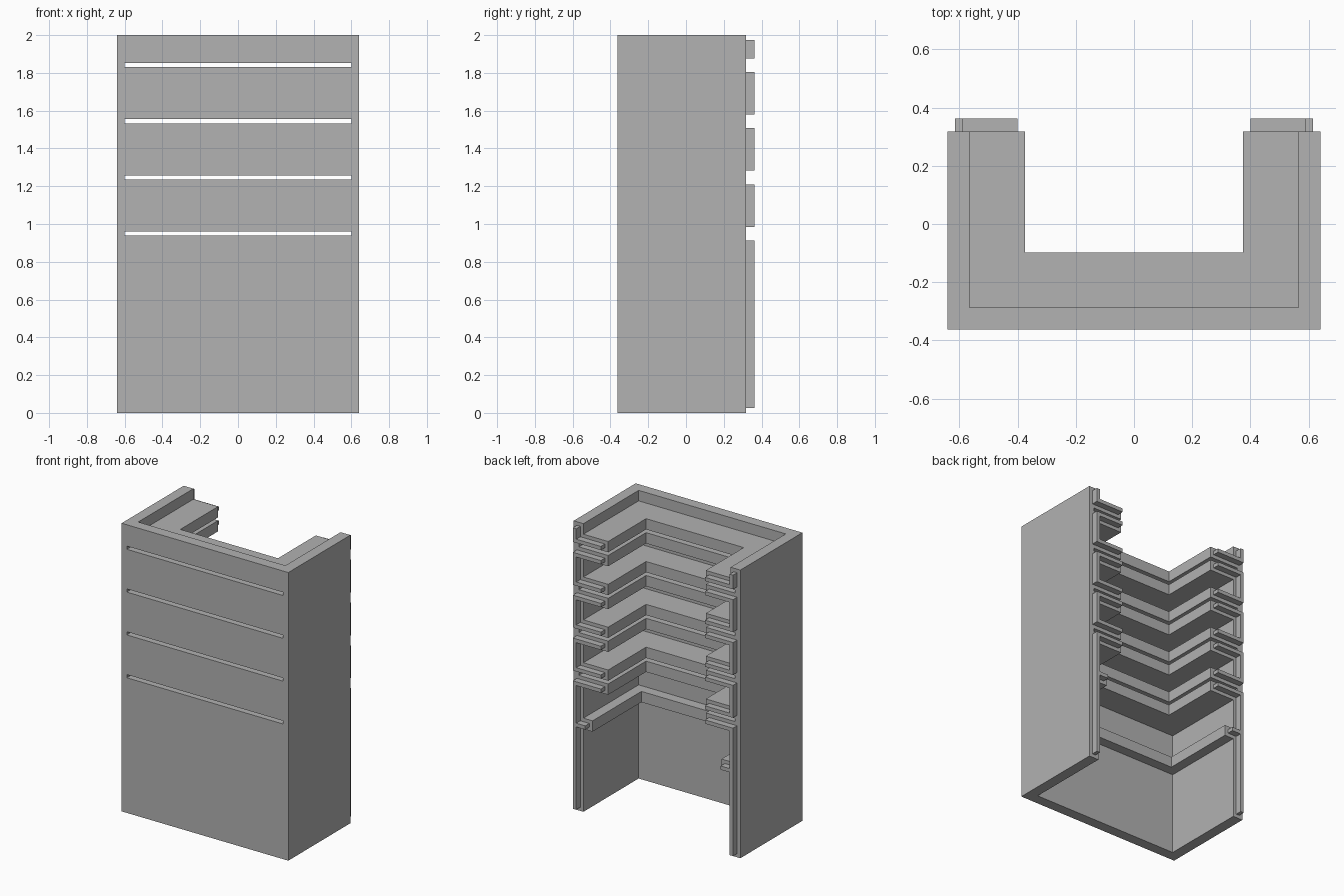
import bpy
import bmesh

cube = bpy.data.objects.get("Cube")
if cube:
    bpy.data.objects.remove(cube, do_unlink=True)

# Overall sizes
HALF_W, FRONT, BACK, HEIGHT = 0.64, -0.3625, 0.318, 2.0
WALL = 0.075            # thickness of walls and shelf plates
INNER = HALF_W - WALL   # inner face of the side walls
LEDGE = 0.19            # how far the shelves reach inward
RAIL = 0.07             # how far the low rail reaches inward
SLOT = 0.011            # half height of a slot
SLOTS = [0.949 + 0.2973 * i for i in range(4)]
INSET, RIB = 0.025, 0.026
TAB_BACK = 0.3625

grey = bpy.data.materials.new("plain_grey")
grey.use_nodes = True
grey.diffuse_color = (0.445, 0.445, 0.445, 1)
grey.node_tree.nodes["Principled BSDF"].inputs["Base Color"].default_value = grey.diffuse_color


def finish(name, bm):
    bmesh.ops.recalc_face_normals(bm, faces=bm.faces)
    mesh = bpy.data.meshes.new(name)
    bm.to_mesh(mesh)
    bm.free()
    mesh.materials.append(grey)
    obj = bpy.data.objects.new(name, mesh)
    bpy.context.collection.objects.link(obj)
    return obj


def extrude_profile(bm, points, z0, z1):
    face = bm.faces.new([bm.verts.new((x, y, z0)) for x, y in points])
    top = bmesh.ops.extrude_face_region(bm, geom=[face])["geom"]
    verts = [v for v in top if isinstance(v, bmesh.types.BMVert)]
    bmesh.ops.translate(bm, verts=verts, vec=(0, 0, z1 - z0))


def u_shape(name, half, front, depth, z0, z1):
    """U-shaped band, open to the back, of the given wall depth."""
    right = [(half, BACK), (half, front)]
    inside = [(half - depth, front + depth), (half - depth, BACK)]
    left = [(-x, y) for x, y in reversed(right)]
    left_inside = [(-x, y) for x, y in reversed(inside)]
    bm = bmesh.new()
    extrude_profile(bm, right + left + left_inside + inside, z0, z1)
    return finish(name, bm)


def boxes(name, bounds):
    bm = bmesh.new()
    for x0, x1, y0, y1, z0, z1 in bounds:
        extrude_profile(bm, [(x0, y0), (x1, y0), (x1, y1), (x0, y1)], z0, z1)
    return finish(name, bm)


# Outer shell with four long slots
shell = u_shape("shell", HALF_W, FRONT, WALL, 0, HEIGHT)
cutter = boxes("slot_cutter", [(-0.6, 0.6, -0.6, 0.6, z - SLOT, z + SLOT) for z in SLOTS])
cutter.hide_render = True
cut = shell.modifiers.new("slots", "BOOLEAN")
cut.operation = "DIFFERENCE"
cut.solver = "EXACT"
cut.object = cutter
bpy.context.view_layer.objects.active = shell
bpy.ops.object.modifier_apply(modifier=cut.name)
bpy.data.objects.remove(cutter, do_unlink=True)

# Pairs of shelf plates, one above and one below each slot
for i, z in enumerate(SLOTS, 1):
    u_shape(f"shelf_{i}_upper", INNER, FRONT + WALL, LEDGE, z + SLOT, z + SLOT + WALL)
    u_shape(f"shelf_{i}_lower", INNER, FRONT + WALL, LEDGE, z - SLOT - WALL, z - SLOT)

# Low rail around the inside
RAIL_Z = 0.575
u_shape("inner_rail", INNER, FRONT + WALL, RAIL, RAIL_Z, RAIL_Z + WALL)

# Raised ribs on the back edges: one frame around each opening
OUT = HALF_W - INSET
ARM = INNER - LEDGE + INSET
GAP = SLOT + INSET
lows = [INSET] + [z + GAP for z in SLOTS]
highs = [z - GAP for z in SLOTS] + [HEIGHT - INSET]
for side, sign in (("left", 1), ("right", -1)):
    for i, (low, high) in enumerate(zip(lows, highs)):
        parts = [(OUT - RIB, OUT, low, high)]
        if i > 0:
            parts.append((ARM, OUT - RIB, low, low + RIB))
        if i < len(SLOTS):
            parts.append((ARM, OUT - RIB, high - RIB, high))
        if i == 0:
            mid = RAIL_Z + WALL / 2
            parts.append((INNER - RAIL + INSET, OUT - RIB, mid - RIB / 2, mid + RIB / 2))
        boxes(f"{side}_back_rib_{i + 1}",
              [(sign * a, sign * b, BACK, TAB_BACK, z0, z1) for a, b, z0, z1 in parts])
